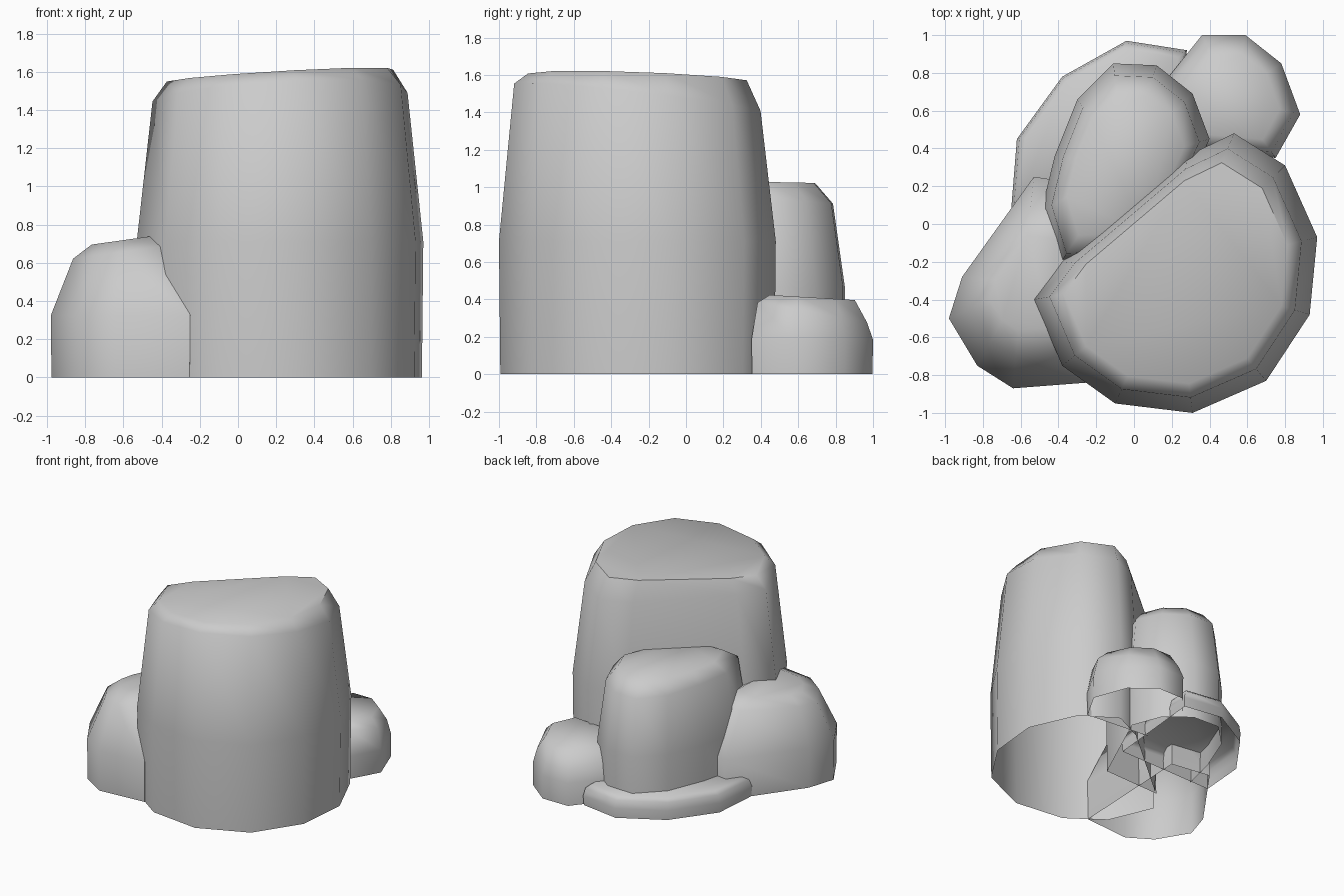
import bpy
import bmesh

cube = bpy.data.objects.get("Cube")
if cube:
    bpy.data.objects.remove(cube, do_unlink=True)

GREY = (0.6, 0.6, 0.6, 1)
stone = bpy.data.materials.new("stone grey")
stone.diffuse_color = GREY
stone.use_nodes = True
bsdf = next(n for n in stone.node_tree.nodes if n.type == "BSDF_PRINCIPLED")
bsdf.inputs["Base Color"].default_value = GREY

rocks = {}
planes = {}


def add_rock(name, outline, shoulder, top, tilt_x=0, tilt_y=0):
    """Stack scaled outlines into an open-bottomed rock with a tilted flat top.

    shoulder and top are (scale, height); the belly sits just below mid height.
    """
    xs, ys = zip(*outline)
    cx = (min(xs) + max(xs)) / 2
    cy = (min(ys) + max(ys)) / 2
    rings = [(0.99, 0, 0, 0),
             (1, top[1] * 0.45, 0, 0),
             (*shoulder, tilt_x, tilt_y * 3),
             (*top, tilt_x, tilt_y)]
    bm = bmesh.new()
    loops = []
    for scale, height, slope_x, slope_y in rings:
        loop = []
        for px, py in outline:
            dx = (px - cx) * scale
            dy = (py - cy) * scale
            z = height + slope_x * dx + slope_y * dy
            loop.append(bm.verts.new((cx + dx, cy + dy, z)))
        loops.append(loop)
    for low, high in zip(loops, loops[1:]):
        for i in range(len(outline)):
            bm.faces.new((low[i - 1], low[i], high[i], high[i - 1]))
    cap = bm.faces.new(loops[-1])
    bm.normal_update()
    if cap.normal.z < 0:
        bmesh.ops.reverse_faces(bm, faces=bm.faces[:])
        bm.normal_update()
    rocks[name] = bm
    planes[name] = [(f.calc_center_median(), f.normal.copy()) for f in bm.faces]


# Tall main boulder
add_rock("main_rock",
         [(-.53, -.4), (-.38, -.2), (.28, .36), (.53, .48), (.8, .31), (.97, -.07),
          (.93, -.48), (.7, -.83), (.31, -1), (-.1, -.95), (-.38, -.75)],
         shoulder=(.89, 1.47), top=(.79, 1.58), tilt_x=.06, tilt_y=-.04)

# Rounded boulder beside it
add_rock("side_rock",
         [(-.98, -.5), (-.91, -.28), (-.53, .25), (-.2, .2),
          (-.25, -.84), (-.64, -.87), (-.83, -.75)],
         shoulder=(.7, .66), top=(.45, .72), tilt_x=.14)

# Medium boulder behind
add_rock("back_rock",
         [(-.11, .85), (.12, .84), (.31, .69), (.4, .45), (.1, -.2),
          (-.4, -.22), (-.49, .07), (-.42, .36), (-.3, .66)],
         shoulder=(.88, .94), top=(.7, 1.03), tilt_y=-.02)

# Small boulder in the back corner
add_rock("small_rock",
         [(.36, 1), (.59, 1), (.78, .85), (.88, .58), (.75, .35), (.2, .4), (.16, .75)],
         shoulder=(.9, .33), top=(.7, .41), tilt_y=-.06)

# Thin ledge around the foot of the back boulder
add_rock("low_ledge",
         [(-.62, .45), (-.38, .78), (-.04, .97), (.28, .92), (.2, .1), (-.65, .08)],
         shoulder=(.97, .14), top=(.9, .17))


def inside(point, name):
    return all((point - centre).dot(normal) < -0.01 for centre, normal in planes[name])


# Drop faces fully buried in a neighbouring rock, then make smooth objects
for name, bm in rocks.items():
    buried = [f for f in bm.faces
              if any(all(inside(v.co, other) for v in f.verts)
                     for other in rocks if other != name)]
    bmesh.ops.delete(bm, geom=buried, context="FACES")
    mesh = bpy.data.meshes.new(name)
    bm.to_mesh(mesh)
    bm.free()
    mesh.materials.append(stone)
    rock = bpy.data.objects.new(name, mesh)
    bpy.context.collection.objects.link(rock)
    bpy.ops.object.select_all(action="DESELECT")
    rock.select_set(True)
    bpy.context.view_layer.objects.active = rock
    bpy.ops.object.shade_smooth_by_angle(angle=1.05)
